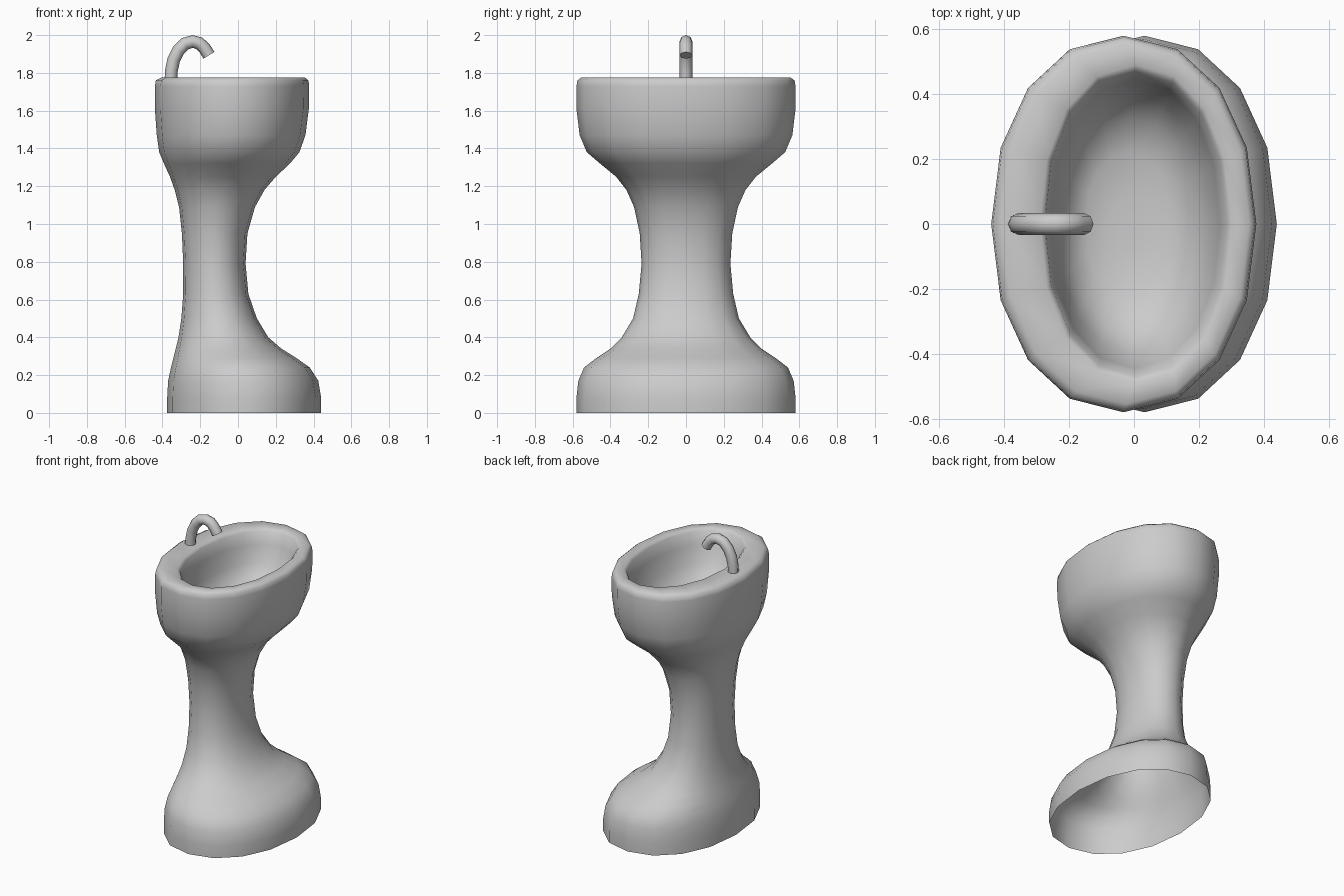
import bpy, bmesh, math

if "Cube" in bpy.data.objects:
    bpy.data.objects.remove(bpy.data.objects["Cube"])

SIDES = 16


def smooth(obj, angle):
    bpy.ops.object.select_all(action='DESELECT')
    obj.select_set(True)
    bpy.context.view_layer.objects.active = obj
    bpy.ops.object.shade_smooth_by_angle(angle=math.radians(angle))


def spow(v, e=0.94):
    # slightly squared ellipse
    return math.copysign(abs(v) ** e, v)


def loft(name, rows):
    """Bridge oval rings (z, x_min, x_max, y_half); bottom open, last ring filled."""
    bm = bmesh.new()
    rings = []
    for z, x0, x1, ry in rows:
        cx, rx = (x0 + x1) / 2, (x1 - x0) / 2
        rings.append([bm.verts.new((cx + rx * spow(math.cos(2 * math.pi * i / SIDES)),
                                    ry * spow(math.sin(2 * math.pi * i / SIDES)), z))
                      for i in range(SIDES)])
    for a, b in zip(rings, rings[1:]):
        for i in range(SIDES):
            j = (i + 1) % SIDES
            bm.faces.new((a[i], a[j], b[j], b[i]))
    bm.faces.new(rings[-1])
    me = bpy.data.meshes.new(name)
    bm.to_mesh(me)
    bm.free()
    obj = bpy.data.objects.new(name, me)
    bpy.context.collection.objects.link(obj)
    return obj


# Pedestal, outer bowl, rim and hollow in one continuous skin
basin = loft("pedestal_basin", [
    (0.00, -0.375, 0.44, 0.58), (0.08, -0.375, 0.44, 0.58),
    (0.17, -0.37, 0.425, 0.57), (0.24, -0.355, 0.38, 0.54),
    (0.29, -0.342, 0.31, 0.475), (0.34, -0.33, 0.23, 0.40),
    (0.40, -0.315, 0.16, 0.34), (0.50, -0.30, 0.10, 0.28),
    (0.63, -0.29, 0.055, 0.25), (0.79, -0.29, 0.04, 0.235),
    (0.95, -0.297, 0.05, 0.245), (1.09, -0.312, 0.09, 0.275),
    (1.18, -0.335, 0.14, 0.315), (1.25, -0.36, 0.20, 0.37),
    (1.32, -0.392, 0.275, 0.455), (1.38, -0.417, 0.325, 0.525),
    (1.47, -0.43, 0.357, 0.563), (1.61, -0.44, 0.375, 0.58),
    (1.73, -0.44, 0.377, 0.58), (1.76, -0.435, 0.373, 0.575),
    (1.775, -0.405, 0.355, 0.555),
    # rim and inside of the bowl
    (1.775, -0.29, 0.30, 0.49), (1.76, -0.275, 0.285, 0.47),
    (1.68, -0.26, 0.265, 0.445), (1.57, -0.24, 0.235, 0.40),
    (1.48, -0.205, 0.18, 0.33), (1.44, -0.15, 0.11, 0.22),
    (1.43, -0.07, 0.03, 0.08)])
smooth(basin, 80)

# Curved tap
path = [(-0.355, 1.74), (-0.353, 1.81), (-0.34, 1.87), (-0.315, 1.92), (-0.28, 1.955),
        (-0.24, 1.966), (-0.205, 1.957), (-0.178, 1.932), (-0.154, 1.893)]
curve = bpy.data.curves.new("tap", 'CURVE')
curve.dimensions = '3D'
curve.bevel_depth = 0.034
curve.bevel_resolution = 2
curve.use_fill_caps = True
spline = curve.splines.new('POLY')
spline.points.add(len(path) - 1)
for p, (x, z) in zip(spline.points, path):
    p.co = (x, 0, z, 1)
tap = bpy.data.objects.new("tap", curve)
bpy.context.collection.objects.link(tap)
bpy.ops.object.select_all(action='DESELECT')
tap.select_set(True)
bpy.context.view_layer.objects.active = tap
bpy.ops.object.convert(target='MESH')
smooth(bpy.context.view_layer.objects.active, 50)
